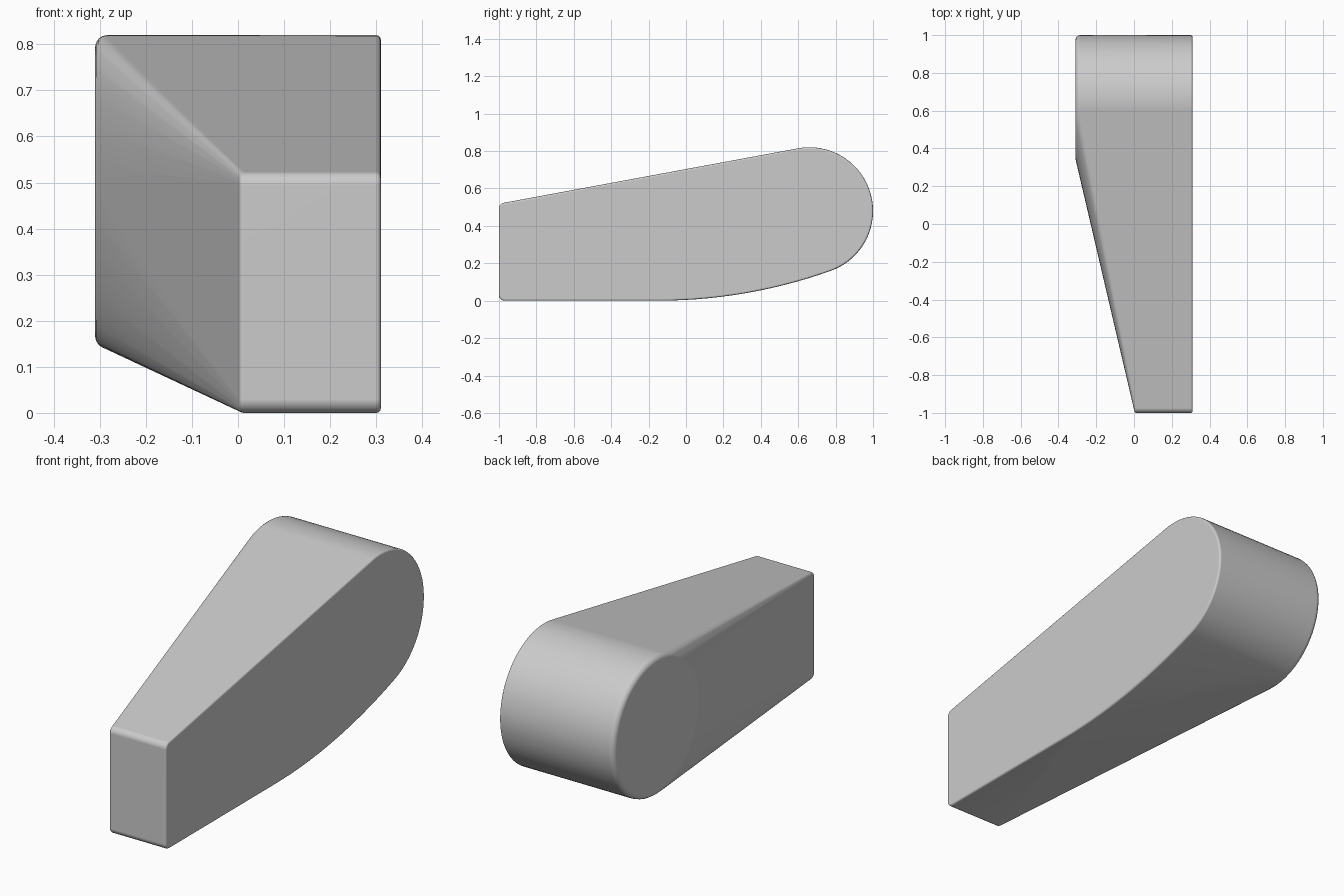
import bpy, bmesh
from math import atan, tan, sin, cos, radians, degrees, pi

if "Cube" in bpy.data.objects:
    bpy.data.objects.remove(bpy.data.objects["Cube"])

bm = bmesh.new()
A = degrees(atan(0.185))                      # slope of the top face
CY, CZ, R = 0.66, 0.48, 0.34                  # rounded back end
F = 0.03                                      # front corner fillet
top_z = CZ + (R - F) / cos(radians(A)) - (CY + 0.97) * tan(radians(A))


def arc(x, cy, cz, r, a0, a1, n):
    for i in range(n + 1):
        a = radians(a0 + (a1 - a0) * i / n)
        bm.verts.new((x, cy + r * cos(a), cz + r * sin(a)))


def front_end(x, d):
    arc(x, -0.97, top_z, F - d, 90 + A, 180, 5)
    arc(x, -0.97, 0.03, F - d, 180, 270, 5)


def side_profile(x, d):
    arc(x, CY, CZ, R - d, -70.4, 90 + A, 40)
    front_end(x, d)
    arc(x, -0.15, 2.754, 2.754 - d, 270, 289.6, 14)


# Full outline on the right, narrow front end and round boss on the left
steps = 4
for i in range(steps + 1):
    t = pi / 2 * i / steps
    u, v = 1 - sin(t), 1 - cos(t)
    side_profile(0.31 - 0.01 * u, 0.01 * v)
    front_end(0.002 + 0.01 * u, 0.01 * v)
    arc(-0.31 + 0.026 * u, CY, CZ, R - 0.026 * v, 0, 355, 71)

# The body is the convex skin around these outlines
bmesh.ops.remove_doubles(bm, verts=bm.verts, dist=0.0002)
res = bmesh.ops.convex_hull(bm, input=bm.verts)
loose = [v for v in bm.verts if not v.link_faces]
bmesh.ops.delete(bm, geom=loose, context='VERTS')
bmesh.ops.dissolve_limit(bm, angle_limit=radians(0.3), verts=bm.verts, edges=bm.edges)
bmesh.ops.recalc_face_normals(bm, faces=bm.faces)

mesh = bpy.data.meshes.new("tapered_body")
bm.to_mesh(mesh)
bm.free()
body = bpy.data.objects.new("tapered_body", mesh)
bpy.context.collection.objects.link(body)
bpy.context.view_layer.objects.active = body
body.select_set(True)
bpy.ops.object.shade_smooth_by_angle(angle=radians(35))
weighted = body.modifiers.new("weighted_normals", 'WEIGHTED_NORMAL')
weighted.keep_sharp = True
